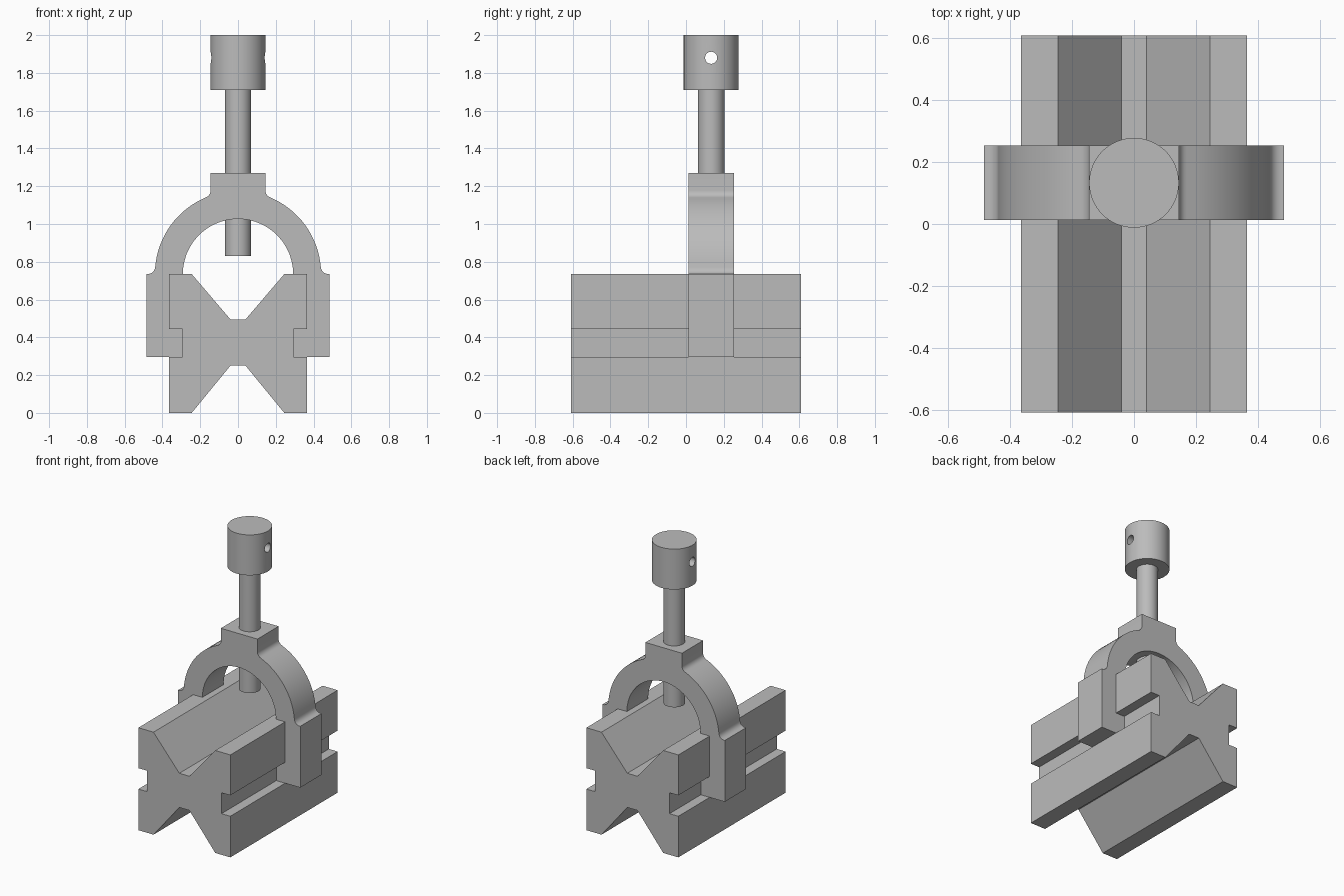
import bpy, bmesh
from math import sin, cos, pi, atan2, sqrt, radians

cube = bpy.data.objects.get("Cube")
if cube:
    bpy.data.objects.remove(cube, do_unlink=True)

steel = bpy.data.materials.new("steel grey")
steel.use_nodes = True
GREY = (0.5, 0.5, 0.5, 1)
steel.diffuse_color = GREY
steel.node_tree.nodes["Principled BSDF"].inputs["Base Color"].default_value = GREY


def finish(name, bm):
    """Turn a bmesh into a named, shaded object."""
    bmesh.ops.recalc_face_normals(bm, faces=bm.faces)
    mesh = bpy.data.meshes.new(name)
    bm.to_mesh(mesh)
    bm.free()
    obj = bpy.data.objects.new(name, mesh)
    bpy.context.collection.objects.link(obj)
    mesh.materials.append(steel)
    return obj


def smooth(obj):
    bpy.ops.object.select_all(action='DESELECT')
    obj.select_set(True)
    bpy.context.view_layer.objects.active = obj
    bpy.ops.object.shade_smooth_by_angle(angle=radians(30))


def extrude(name, half, y0, y1):
    """Mirror a right-hand (x, z) half outline and extrude it along y."""
    outline = half + [(-x, z) for x, z in reversed(half)]
    bm = bmesh.new()
    face = bm.faces.new([bm.verts.new((x, y0, z)) for x, z in outline])
    new = bmesh.ops.extrude_face_region(bm, geom=[face])["geom"]
    bmesh.ops.translate(bm, vec=(0, y1 - y0, 0),
                        verts=[v for v in new if isinstance(v, bmesh.types.BMVert)])
    return finish(name, bm)


def lathe(name, profile, y, steps=64):
    """Spin an (r, z) profile about a vertical axis."""
    bm = bmesh.new()
    verts = [bm.verts.new((r, 0, z)) for r, z in profile]
    edges = [bm.edges.new(pair) for pair in zip(verts, verts[1:])]
    bmesh.ops.spin(bm, geom=verts + edges, axis=(0, 0, 1), cent=(0, 0, 0),
                   angle=2 * pi, steps=steps)
    bmesh.ops.remove_doubles(bm, verts=bm.verts, dist=1e-4)
    bmesh.ops.translate(bm, vec=(0, y, 0), verts=bm.verts)
    return finish(name, bm)


def arc(cx, cz, r, a0, a1, n):
    return [(cx + r * cos(a0 + (a1 - a0) * i / n), cz + r * sin(a0 + (a1 - a0) * i / n))
            for i in range(n + 1)]


# Shared dimensions
W, TOP = 0.365, 0.735            # block half width and height
SLOT, S0, S1 = 0.295, 0.295, 0.445   # side slot depth and heights
AXIS = 0.133                     # y of clamp and screw

# Block with a V groove above and below and a slot in each side
extrude("v_block", [(0.04, 0.25), (0.245, 0), (W, 0), (W, S0), (SLOT, S0),
                    (SLOT, S1), (W, S1), (W, TOP), (0.245, TOP), (0.04, 0.495)],
        -0.608, 0.608)

# Clamp yoke: arch, filleted boss and hooked legs
R, F, BOSS, LEG = 0.44, 0.04, 0.145, 0.485
fx, fz = BOSS + F, sqrt((R + F) ** 2 - (BOSS + F) ** 2)
gx = sqrt((R + F) ** 2 - F ** 2)
top_a, low_a = atan2(fz, fx), atan2(F, gx)
half = [(BOSS, 1.27)]
half += arc(fx, TOP + fz, F, pi, pi + top_a, 6)
half += arc(0, TOP, R, top_a, low_a, 16)[1:]
half += arc(gx, TOP + F, F, pi + low_a, 1.5 * pi, 6)[1:]
half += [(LEG, TOP), (LEG, S0), (SLOT, S0), (SLOT, S1), (W, S1), (W, TOP)]
half += arc(0, TOP, 0.292, 0, pi / 2 - 0.06, 12)
smooth(extrude("clamp_yoke", half, AXIS - 0.12, AXIS + 0.12))

# Clamp screw with a cylindrical head
screw = lathe("clamp_screw", [(0, 0.83), (0.07, 0.83), (0.07, 1.71),
                              (0.145, 1.71), (0.145, 2), (0, 2)], AXIS)

# Cross hole through the head
bpy.ops.mesh.primitive_cylinder_add(vertices=32, radius=0.032, depth=0.6,
                                    location=(0, AXIS, 1.88), rotation=(0, pi / 2, 0))
cutter = bpy.context.object
cutter.name = "hole_cutter"
cutter.data.materials.append(steel)
cutter.hide_render = True
hole = screw.modifiers.new("cross_hole", 'BOOLEAN')
hole.operation, hole.solver, hole.object = 'DIFFERENCE', 'EXACT', cutter
bpy.context.view_layer.objects.active = screw
bpy.ops.object.modifier_apply(modifier=hole.name)
bpy.data.objects.remove(cutter, do_unlink=True)
smooth(screw)
